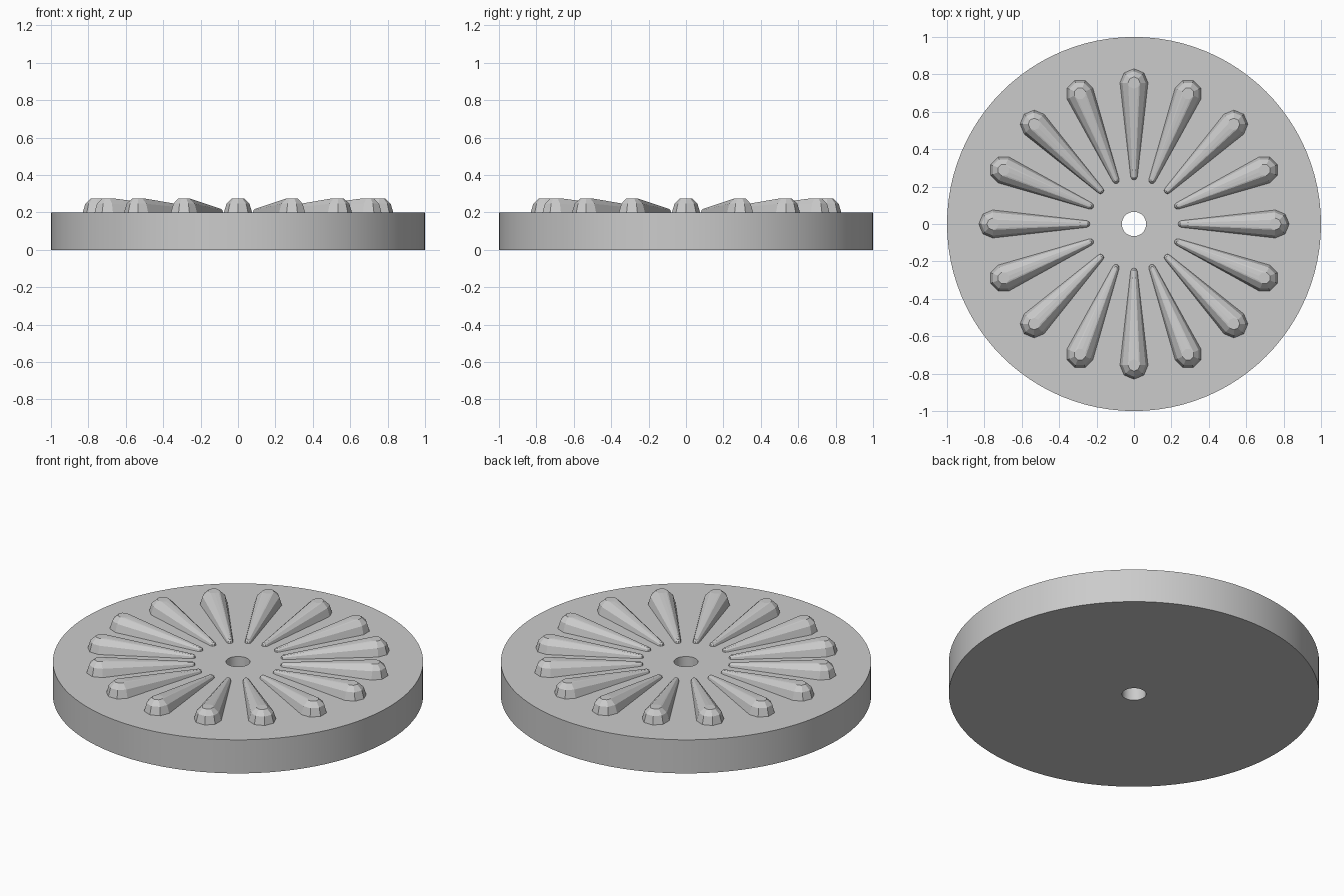
import bpy, bmesh, math
from math import sin, cos, pi, radians

cube = bpy.data.objects.get("Cube")
if cube:
    bpy.data.objects.remove(cube, do_unlink=True)

DISC_R, HOLE_R, DISC_H = 1.0, 0.065, 0.2
RIBS, END_SIDES = 16, 8

grey = bpy.data.materials.new("plain grey")
grey.use_nodes = True
colour = (0.6, 0.6, 0.6, 1)
grey.diffuse_color = colour
grey.node_tree.nodes["Principled BSDF"].inputs["Base Color"].default_value = colour


def finish(bm, name):
    bmesh.ops.recalc_face_normals(bm, faces=bm.faces)
    mesh = bpy.data.meshes.new(name)
    bm.to_mesh(mesh)
    bm.free()
    mesh.materials.append(grey)
    return mesh


def place(mesh, name, angle=0):
    ob = bpy.data.objects.new(name, mesh)
    ob.rotation_euler.z = angle
    bpy.context.collection.objects.link(ob)
    return ob


# Disc with centre hole: a rectangular section spun around z
bm = bmesh.new()
section = [(HOLE_R, 0), (DISC_R, 0), (DISC_R, DISC_H), (HOLE_R, DISC_H)]
verts = [bm.verts.new((r, 0, z)) for r, z in section]
edges = [bm.edges.new((verts[i], verts[(i + 1) % 4])) for i in range(4)]
bmesh.ops.spin(bm, geom=verts + edges, axis=(0, 0, 1), cent=(0, 0, 0),
               angle=2 * pi, steps=96, use_duplicate=False)
bmesh.ops.remove_doubles(bm, verts=bm.verts, dist=1e-4)
disc = place(finish(bm, "disc"), "disc")
bpy.context.view_layer.objects.active = disc
disc.select_set(True)
bpy.ops.object.shade_smooth_by_angle(angle=radians(30))

# Tapered rib: hull around a large outer dome and a small inner dome
dome = [(1.0, 0.0), (0.82, 0.62), (0.42, 1.0)]  # radius and height factors
bm = bmesh.new()
for centre, size in ((0.755, 0.075), (0.253, 0.018)):
    for r, h in dome:
        for i in range(END_SIDES):
            a = 2 * pi * i / END_SIDES
            bm.verts.new((centre + size * r * cos(a), size * r * sin(a),
                          DISC_H + size * h))
hull = bmesh.ops.convex_hull(bm, input=bm.verts)
loose = {v for v in hull["geom_interior"] + hull["geom_unused"]
         if isinstance(v, bmesh.types.BMVert)}
bmesh.ops.delete(bm, geom=list(loose), context='VERTS')
bmesh.ops.dissolve_limit(bm, angle_limit=radians(1), verts=bm.verts, edges=bm.edges)
rib = finish(bm, "rib")

# Ring of ribs
for i in range(RIBS):
    place(rib, f"rib_{i + 1}", 2 * pi * i / RIBS)
